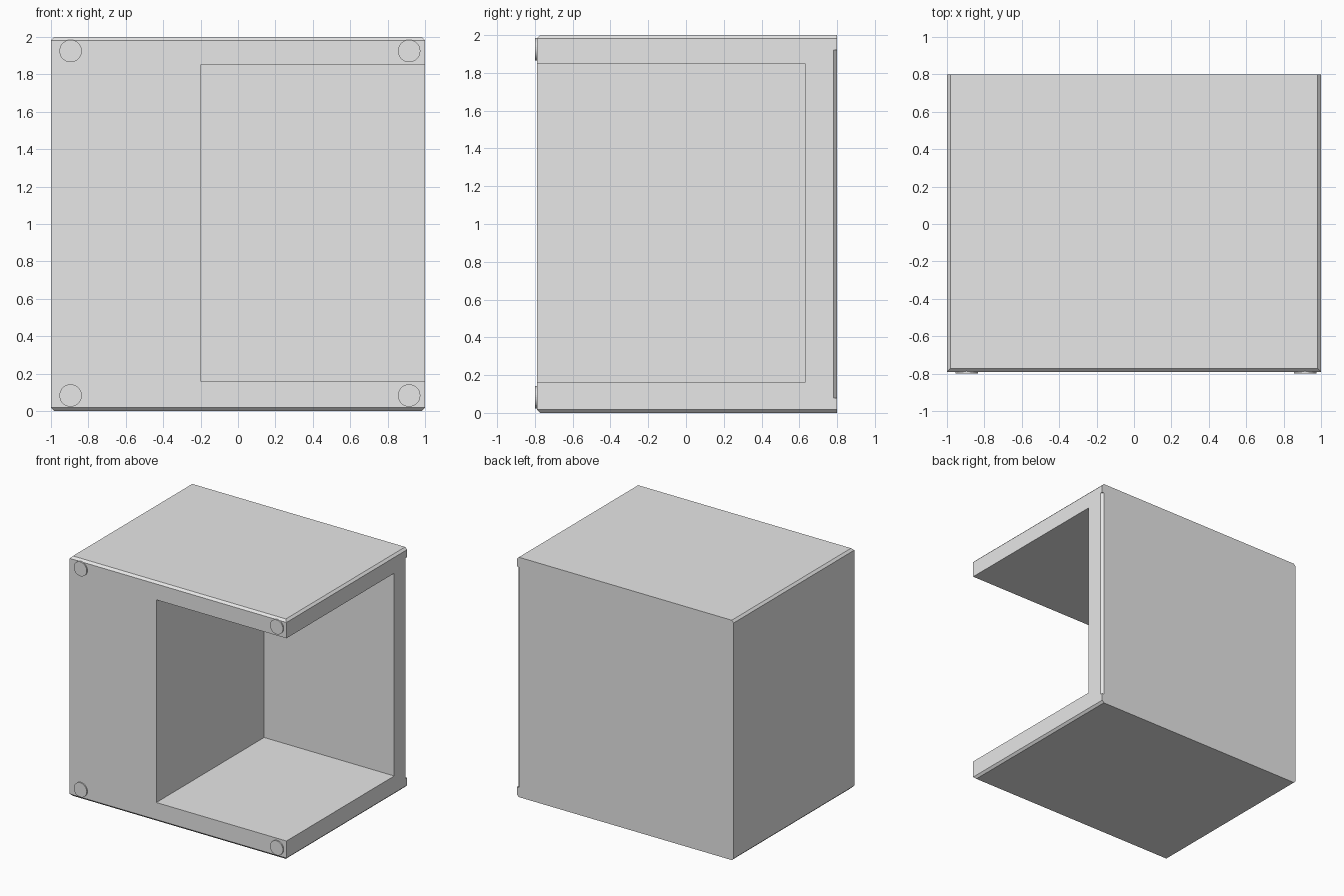
import bpy
import bmesh
from math import radians
from mathutils import Matrix, Vector

cube = bpy.data.objects.get("Cube")
if cube:
    bpy.data.objects.remove(cube, do_unlink=True)

# One plain grey for everything
grey = bpy.data.materials.new("light_grey")
grey.use_nodes = True
grey.diffuse_color = (0.8, 0.8, 0.8, 1)
grey.node_tree.nodes["Principled BSDF"].inputs["Base Color"].default_value = (0.8, 0.8, 0.8, 1)

FRONT, BACK, HEIGHT = -0.79, 0.80, 2.0
CHAMFER = 0.018


def add_object(name, bm):
    bmesh.ops.recalc_face_normals(bm, faces=bm.faces)
    mesh = bpy.data.meshes.new(name)
    bm.to_mesh(mesh)
    bm.free()
    mesh.materials.append(grey)
    obj = bpy.data.objects.new(name, mesh)
    bpy.context.collection.objects.link(obj)
    return obj


def box_bmesh(low, high):
    bm = bmesh.new()
    low, high = Vector(low), Vector(high)
    bmesh.ops.create_cube(bm, size=1)
    bmesh.ops.scale(bm, vec=high - low, verts=bm.verts)
    bmesh.ops.translate(bm, vec=(low + high) / 2, verts=bm.verts)
    return bm


def cut(target, cutter):
    cutter.hide_render = True
    mod = target.modifiers.new("cut", "BOOLEAN")
    mod.operation = "DIFFERENCE"
    mod.solver = "EXACT"
    mod.object = cutter
    bpy.context.view_layer.objects.active = target
    bpy.ops.object.modifier_apply(modifier=mod.name)
    bpy.data.objects.remove(cutter, do_unlink=True)


# Housing: chamfered top and bottom rims, except along the back
bm = box_bmesh((-1, FRONT, 0), (1, BACK, HEIGHT))
rim = []
for e in bm.edges:
    a, b = (v.co for v in e.verts)
    level = abs(a.z - b.z) < 0.01
    at_back = min(a.y, b.y) > 0
    if level and not at_back:
        rim.append(e)
bmesh.ops.bevel(bm, geom=rim, offset=CHAMFER, segments=1, affect="EDGES")
housing = add_object("housing", bm)

# Opening through the front and the left side
cut(housing, add_object("opening_cutter", box_bmesh((-0.2, -1.2, 0.16), (1.4, 0.63, 1.85))))

# Shallow chamfered recess along the back corner
side = 0.02 * 2 ** 0.5
bm = box_bmesh((-side / 2, -side / 2, 0.08), (side / 2, side / 2, 1.92))
bmesh.ops.rotate(bm, cent=(0, 0, 0), matrix=Matrix.Rotation(radians(45), 3, "Z"), verts=bm.verts)
bmesh.ops.translate(bm, vec=(1, BACK, 0), verts=bm.verts)
cut(housing, add_object("recess_cutter", bm))

# Round pads at the front corners
for side_name, x in (("right", -0.895), ("left", 0.915)):
    for level_name, z in (("lower", 0.083), ("upper", 1.925)):
        bm = bmesh.new()
        bmesh.ops.create_cone(bm, cap_ends=True, segments=32, radius1=0.06, radius2=0.06, depth=0.02)
        bmesh.ops.rotate(bm, cent=(0, 0, 0), matrix=Matrix.Rotation(radians(90), 3, "X"), verts=bm.verts)
        bmesh.ops.translate(bm, vec=(x, FRONT, z), verts=bm.verts)
        add_object(f"{level_name}_{side_name}_pad", bm)
